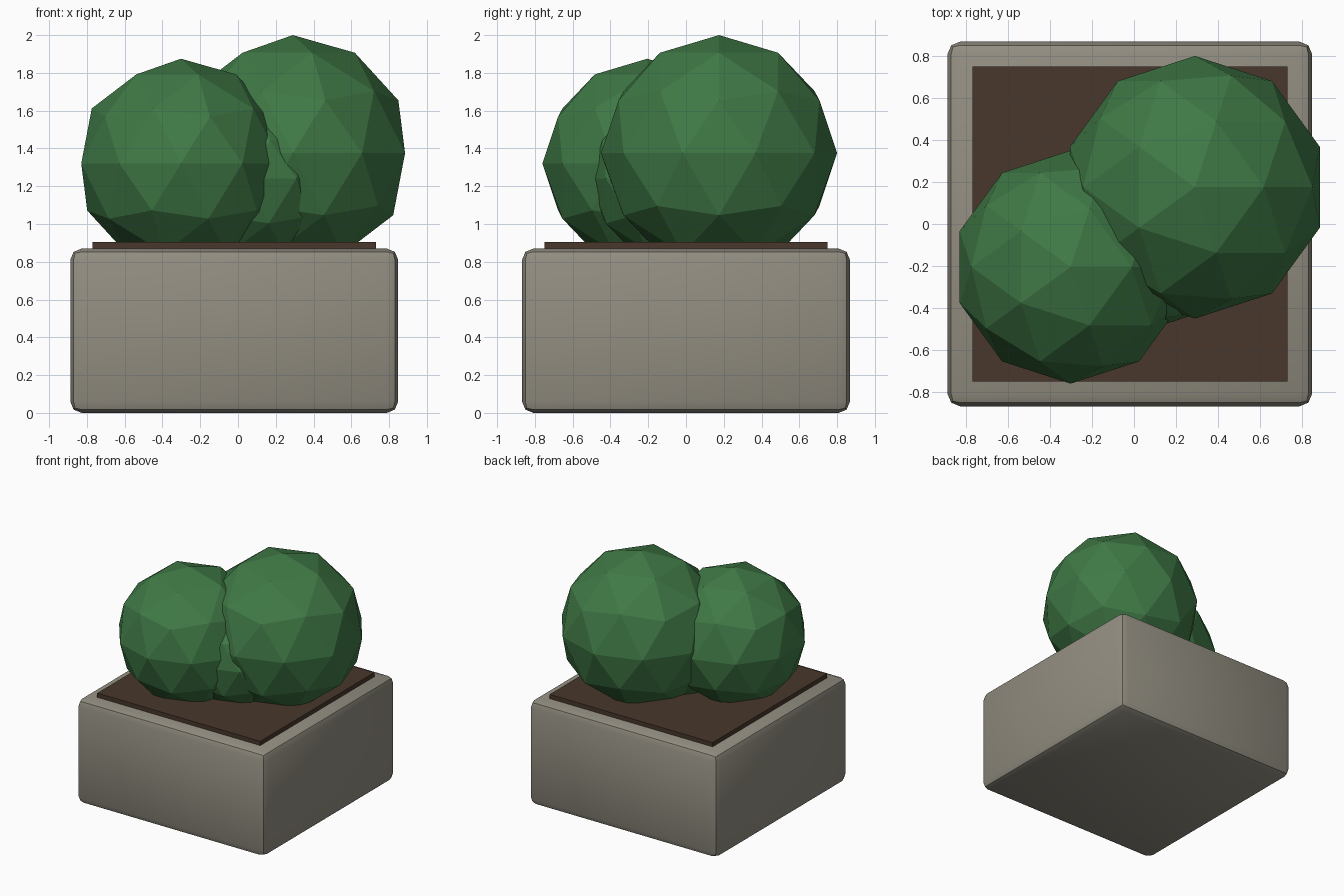
import bpy

if "Cube" in bpy.data.objects:
    bpy.data.objects.remove(bpy.data.objects["Cube"])


def material(name, color):
    m = bpy.data.materials.new(name)
    m.diffuse_color = (*color, 1)
    m.use_nodes = True
    m.node_tree.nodes["Principled BSDF"].inputs["Base Color"].default_value = m.diffuse_color
    return m


def box(name, lo, hi, mat):
    bpy.ops.mesh.primitive_cube_add(size=1, location=[(a + b) / 2 for a, b in zip(lo, hi)])
    ob = bpy.context.object
    ob.name = name
    ob.scale = [b - a for a, b in zip(lo, hi)]
    bpy.ops.object.transform_apply(location=False, rotation=False, scale=True)
    if mat:
        ob.data.materials.append(mat)
    return ob


soil_mat = material("soil_brown", (0.065, 0.038, 0.025))
leaf_mat = material("leaf_green", (0.05, 0.19, 0.06))
stone_mat = material("stone", (0.29, 0.27, 0.22))

# Stone planter block with rounded edges
planter = box("planter_box", (-0.888, -0.868, 0), (0.848, 0.868, 0.87), stone_mat)
bevel = planter.modifiers.new("rounded_edges", 'BEVEL')
bevel.width = 0.06
bevel.segments = 2
bpy.ops.object.modifier_apply(modifier=bevel.name)
bpy.ops.object.shade_smooth_by_angle()

# Soil slab showing just above the rim
box("soil", (-0.77, -0.75, 0.80), (0.73, 0.75, 0.905), soil_mat)

# Faceted bushes: two large ones and a smaller one filling the gap
bushes = [
    ("bush_left", (-0.302, -0.205, 1.32), 0.555),
    ("bush_right", (0.29, 0.175, 1.375), 0.625),
    ("bush_middle", (0.045, -0.06, 1.24), 0.45),
]
for name, loc, radius in bushes:
    bpy.ops.mesh.primitive_ico_sphere_add(subdivisions=2, radius=radius, location=loc)
    bush = bpy.context.object
    bush.name = name
    bush.data.materials.append(leaf_mat)
